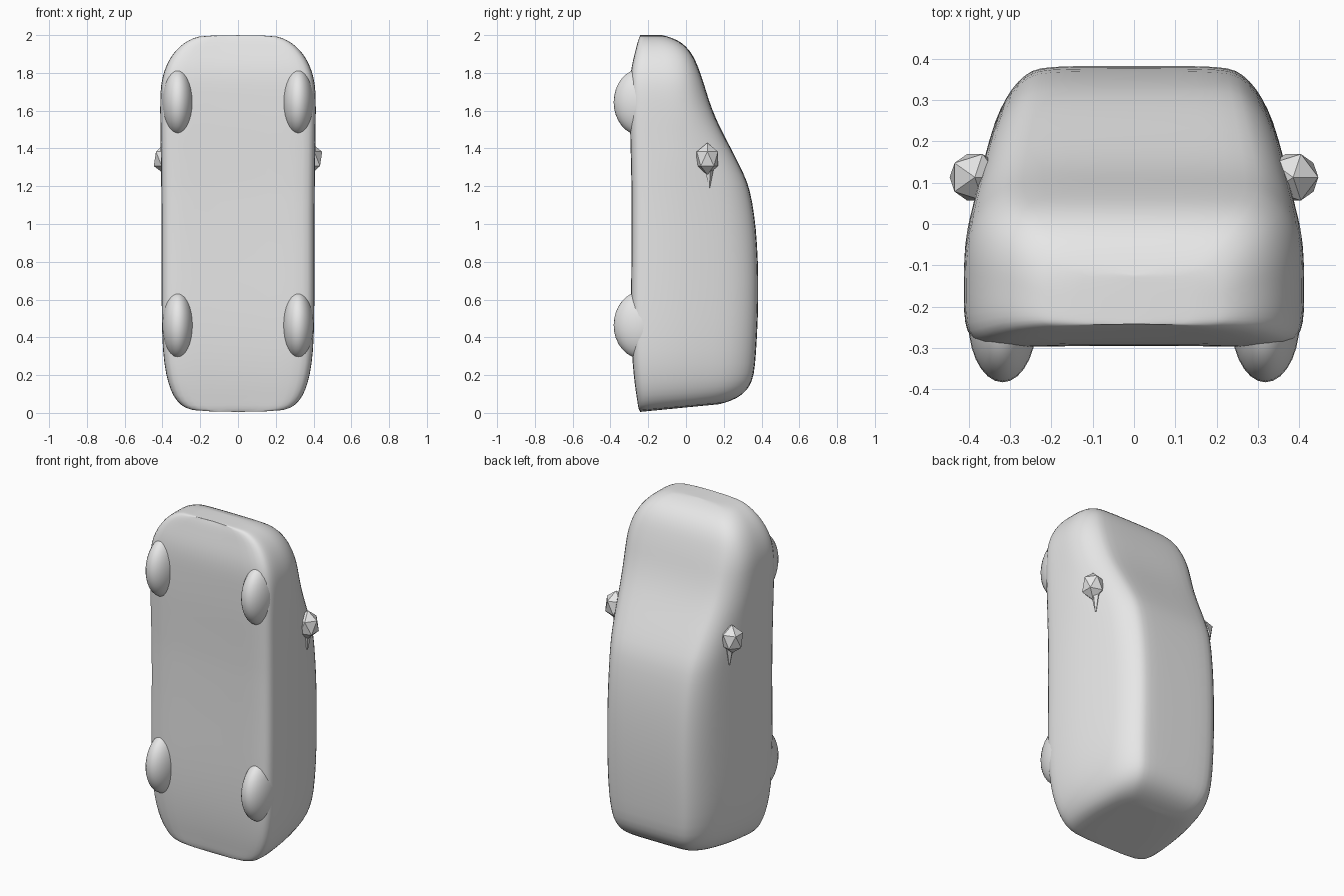
import bpy, bmesh, math
from mathutils import Vector

if "Cube" in bpy.data.objects:
    bpy.data.objects.remove(bpy.data.objects["Cube"])

grey = bpy.data.materials.new("light_grey")
grey.diffuse_color = (0.8, 0.8, 0.8, 1)
grey.use_nodes = True
grey.node_tree.nodes["Principled BSDF"].inputs["Base Color"].default_value = grey.diffuse_color


def lerp(table, x):
    """Piecewise linear lookup in (key, value) pairs."""
    if x <= table[0][0]:
        return table[0][1]
    for (a, u), (b, v) in zip(table, table[1:]):
        if x <= b:
            return u + (v - u) * (x - a) / (b - a)
    return table[-1][1]


def finish(name, bm, angle=60):
    bmesh.ops.recalc_face_normals(bm, faces=bm.faces)
    mesh = bpy.data.meshes.new(name)
    bm.to_mesh(mesh)
    bm.free()
    mesh.materials.append(grey)
    ob = bpy.data.objects.new(name, mesh)
    bpy.context.collection.objects.link(ob)
    bpy.ops.object.select_all(action='DESELECT')
    ob.select_set(True)
    bpy.context.view_layer.objects.active = ob
    bpy.ops.object.shade_smooth_by_angle(angle=math.radians(angle))
    return ob


# Body sections, tail to nose: height, half width, underside y, roof y
SECTIONS = [
    (0.005, 0.23, -0.24, 0.17), (0.02, 0.285, -0.25, 0.24),
    (0.06, 0.33, -0.255, 0.30), (0.12, 0.36, -0.265, 0.335),
    (0.20, 0.382, -0.275, 0.357), (0.32, 0.40, -0.285, 0.367),
    (0.50, 0.405, -0.29, 0.377), (0.70, 0.406, -0.288, 0.38),
    (0.90, 0.406, -0.286, 0.373), (1.05, 0.406, -0.286, 0.358),
    (1.18, 0.407, -0.286, 0.335), (1.26, 0.408, -0.288, 0.305),
    (1.36, 0.409, -0.29, 0.255), (1.46, 0.41, -0.293, 0.202),
    (1.56, 0.412, -0.295, 0.152), (1.66, 0.412, -0.295, 0.115),
    (1.74, 0.408, -0.295, 0.092), (1.81, 0.392, -0.29, 0.068),
    (1.87, 0.365, -0.278, 0.045), (1.92, 0.33, -0.265, 0.015),
    (1.96, 0.285, -0.255, -0.025), (1.985, 0.235, -0.247, -0.075),
    (2.0, 0.19, -0.24, -0.13),
]
# Sides lean inward with y; the roof edge is rounded with depth below the roof
LEAN = [(-0.1, 1), (0, 0.985), (0.1, 0.92), (0.2, 0.87), (0.3, 0.80), (0.38, 0.76)]
ROUND = [(0, 0.75), (0.015, 0.84), (0.05, 0.93), (0.1, 0.98), (0.16, 1)]


def half_section(z, w, yb, yr):
    k = min(1, (yr - yb) / 0.4)
    pts = [(0, yb), (0.4 * w, yb), (0.75 * w, yb - 0.004), (0.93 * w, yb + 0.004),
           (0.985 * w, yb + 0.035 * k), (w, yb + 0.08 * k)]
    low, high = yb + 0.08 * k, yr - 0.16 * k
    ys = [low + (high - low) * t for t in (0.33, 0.67, 1)]
    ys += [yr - d * k for d in (0.1, 0.05, 0.015, 0)]
    pts += [(w * lerp(LEAN, y) * lerp(ROUND, (yr - y) / k), y) for y in ys]
    pts += [(0.4 * w, yr + 0.004), (0, yr + 0.004)]
    # the tail face slopes up towards the roof
    slope = 0.1 * max(0, 1 - z / 0.2)
    return [Vector((x, y, z + slope * (y - yb))) for x, y in pts]


# Body shell
bm = bmesh.new()
rings = []
for s in SECTIONS:
    half = half_section(*s)
    other = [Vector((-p.x, p.y, p.z)) for p in half[-2:0:-1]]
    rings.append([bm.verts.new(p) for p in half + other])
n = len(rings[0])
for a, b in zip(rings, rings[1:]):
    for i in range(n):
        j = (i + 1) % n
        bm.faces.new((a[i], a[j], b[j], b[i]))
# end faces as strips between mirrored points
for ring in (rings[0], rings[-1]):
    m = n // 2
    for i in range(m):
        quad = [ring[i], ring[i + 1], ring[(n - i - 1) % n], ring[(n - i) % n]]
        bm.faces.new(list(dict.fromkeys(quad)))
body = finish("van_body", bm)
sub = body.modifiers.new("smooth", 'SUBSURF')
sub.levels = sub.render_levels = 1

for side, label in ((1, "right"), (-1, "left")):
    # Wheels, half sunk in the underside
    for z, end in ((0.465, "rear"), (1.645, "front")):
        bm = bmesh.new()
        bmesh.ops.create_uvsphere(bm, u_segments=28, v_segments=16, radius=1)
        for v in bm.verts:
            v.co = Vector((side * 0.318 + v.co.x * 0.083,
                           -0.235 + v.co.y * 0.148, z + v.co.z * 0.178))
        finish(f"{end}_{label}_wheel", bm)

    # Faceted door mirror with a thin stalk below
    bm = bmesh.new()
    bmesh.ops.create_icosphere(bm, subdivisions=1, radius=1)
    for v in bm.verts:
        v.co = Vector((side * 0.385 + v.co.x * 0.068,
                       0.113 + v.co.y * 0.066, 1.345 + v.co.z * 0.085))
    cone = bmesh.ops.create_cone(bm, segments=5, radius1=0.004, radius2=0.03,
                                 depth=0.13, cap_ends=True)
    for v in cone["verts"]:
        v.co += Vector((side * 0.375, 0.122, 1.255))
    finish(f"{label}_mirror", bm, 25)
